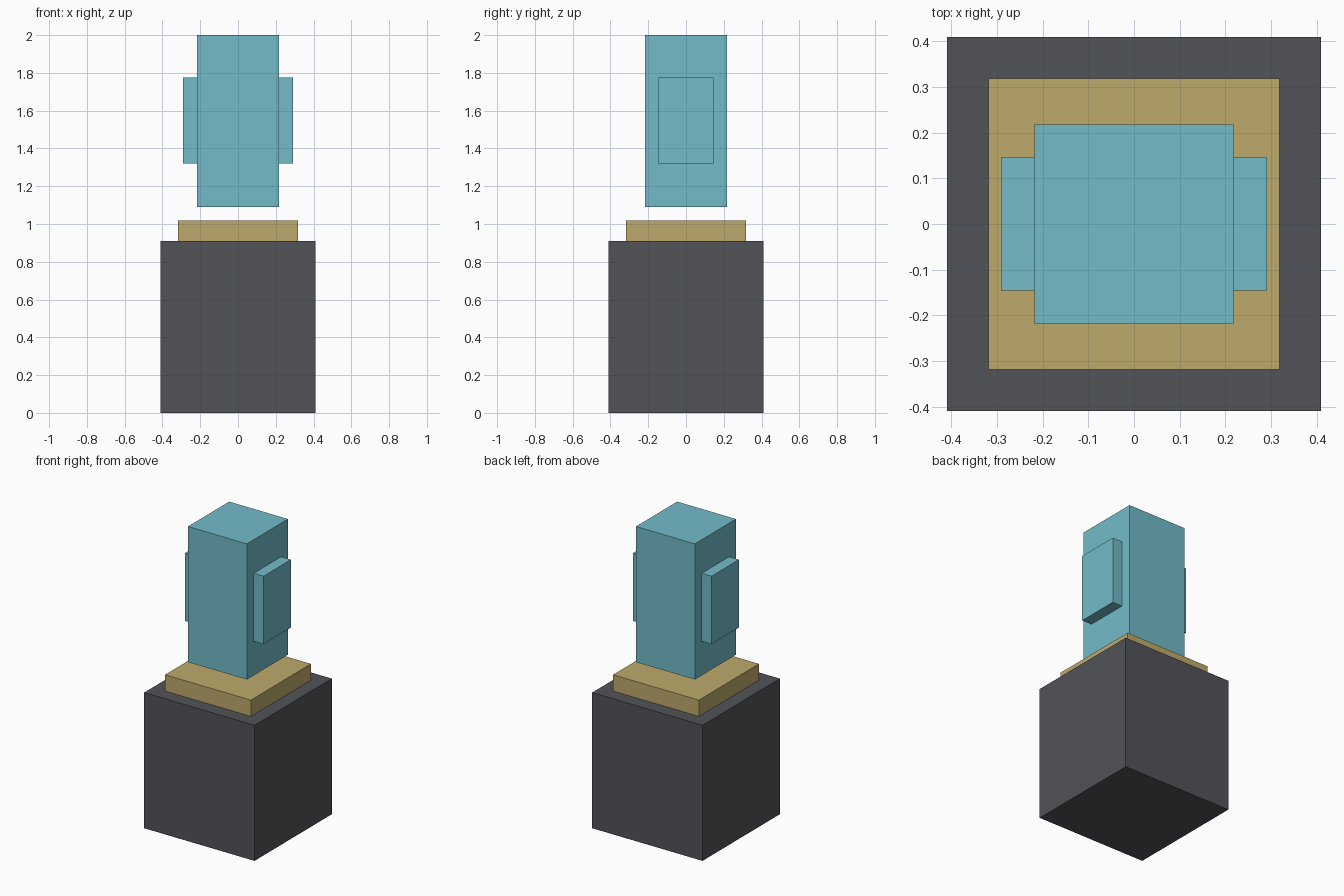
import bpy

if "Cube" in bpy.data.objects:
    bpy.data.objects.remove(bpy.data.objects["Cube"])


def material(name, rgb):
    mat = bpy.data.materials.new(name)
    mat.diffuse_color = (*rgb, 1.0)
    mat.use_nodes = True
    mat.node_tree.nodes["Principled BSDF"].inputs["Base Color"].default_value = mat.diffuse_color
    return mat


CHARCOAL = material("charcoal", (0.085, 0.087, 0.098))
GOLD = material("sand_gold", (0.515, 0.402, 0.147))
TEAL = material("pale_teal", (0.168, 0.497, 0.584))


def box(name, width, depth, bottom, top, mat, x=0.0):
    """Box centred on y = 0, spanning bottom to top in z."""
    bpy.ops.mesh.primitive_cube_add(size=1, location=(x, 0, (bottom + top) / 2))
    obj = bpy.context.object
    obj.name = name
    obj.scale = (width, depth, top - bottom)
    bpy.ops.object.transform_apply(location=False, rotation=False, scale=True)
    obj.data.materials.append(mat)
    return obj


# Pedestal with its stepped cap
box("pedestal", 0.818, 0.818, 0.0, 0.909, CHARCOAL)
box("pedestal_cap", 0.636, 0.636, 0.909, 1.018, GOLD)

# Floating pillar
box("floating_pillar", 0.436, 0.436, 1.091, 2.0, TEAL)

# Raised plates on the left and right of the pillar
for side, sign in (("left", -1), ("right", 1)):
    box(side + "_plate", 0.073, 0.291, 1.32, 1.775, TEAL, x=sign * 0.2545)
